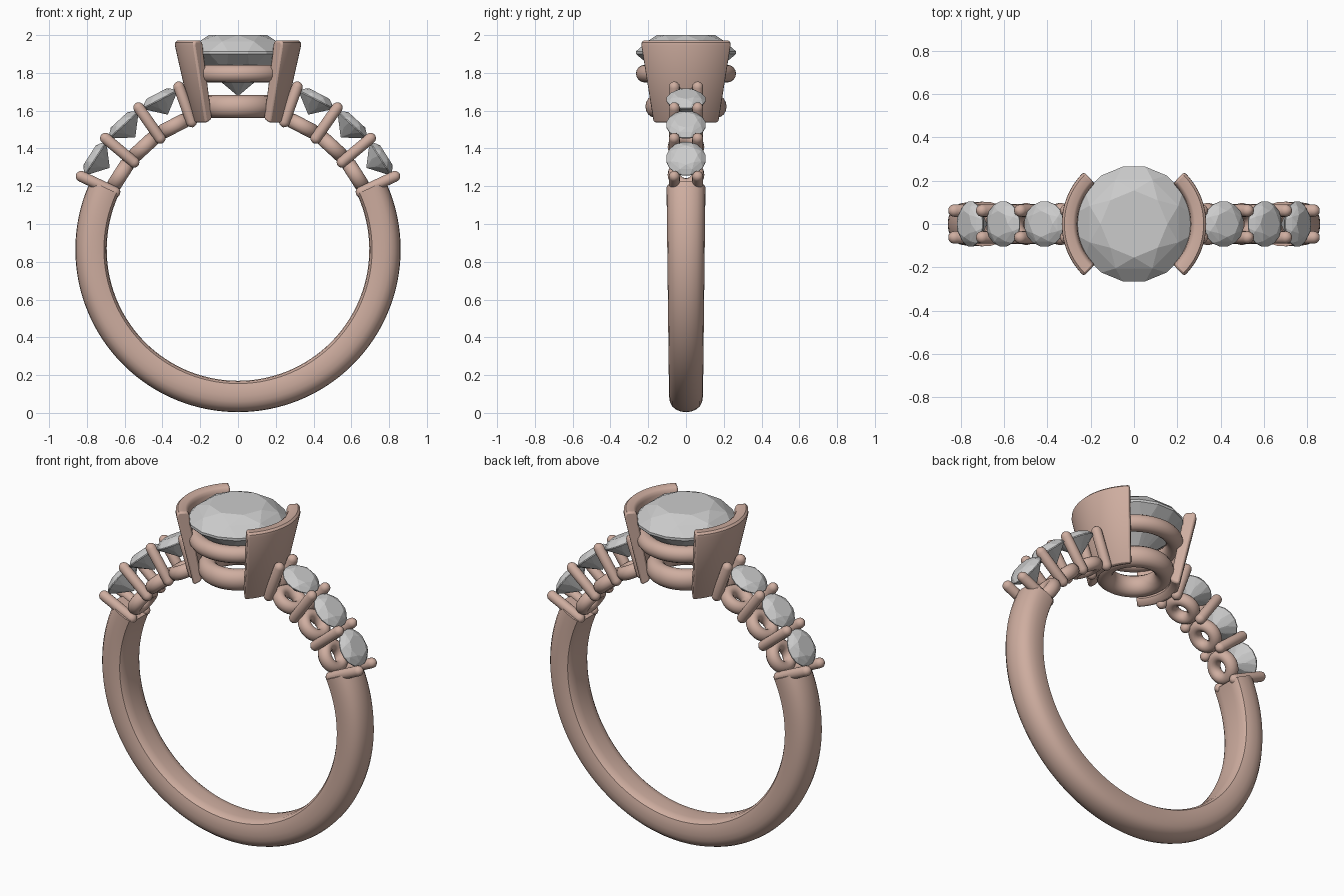
import bpy, bmesh
from math import sin, cos, pi, radians
from mathutils import Matrix, Vector

if "Cube" in bpy.data.objects:
    bpy.data.objects.remove(bpy.data.objects["Cube"])

CZ = 0.865  # centre height of the finger hole

gold = bpy.data.materials.new("rose_gold")
gold.diffuse_color = (0.62, 0.42, 0.35, 1)
gold.use_nodes = True
gold.node_tree.nodes["Principled BSDF"].inputs["Base Color"].default_value = gold.diffuse_color


def finish(name, bm, mat=None, matrix=None, smooth=True):
    if matrix is not None:
        bm.transform(matrix)
    bmesh.ops.recalc_face_normals(bm, faces=bm.faces)
    me = bpy.data.meshes.new(name)
    bm.to_mesh(me)
    bm.free()
    ob = bpy.data.objects.new(name, me)
    bpy.context.collection.objects.link(ob)
    if mat:
        me.materials.append(mat)
    if smooth:
        bpy.ops.object.select_all(action='DESELECT')
        ob.select_set(True)
        bpy.context.view_layer.objects.active = ob
        bpy.ops.object.shade_smooth_by_angle(angle=radians(40))
    return ob


def loft(name, loops, matrix=None, closed=False):
    """Skin a series of equal closed loops, capped unless closed."""
    bm = bmesh.new()
    rings = [[bm.verts.new(p) for p in loop] for loop in loops]
    pairs = list(zip(rings, rings[1:]))
    if closed:
        pairs.append((rings[-1], rings[0]))
    n = len(rings[0])
    for a, b in pairs:
        for i in range(n):
            j = (i + 1) % n
            bm.faces.new((a[i], a[j], b[j], b[i]))
    if not closed:
        bm.faces.new(rings[0])
        bm.faces.new(rings[-1])
    return finish(name, bm, gold, matrix)


def torus(name, major, tube_r, tube_z, matrix, n=48, m=16):
    loops = []
    for i in range(n):
        a = 2 * pi * i / n
        loops.append([((major + tube_r * cos(t)) * cos(a), (major + tube_r * cos(t)) * sin(a), tube_z * sin(t))
                      for t in (2 * pi * k / m for k in range(m))])
    return loft(name, loops, matrix, True)


def rod(name, radius, z0, z1, matrix, n=16):
    """Round rod along local z with domed ends."""
    steps = [(0.15, 0), (0.6, 0.2), (0.9, 0.55), (1, 1)]
    prof = [(radius * r, z0 + radius * h) for r, h in steps]
    prof += [(radius * r, z1 - radius * h) for r, h in reversed(steps)]
    return loft(name, [[(r * cos(2 * pi * k / n), r * sin(2 * pi * k / n), z) for k in range(n)]
                       for r, z in prof], matrix)


def gem(name, matrix):
    """Brilliant cut, girdle radius 0.27 at local z = 0."""
    bm = bmesh.new()
    for r, z, n, off in ((0.155, 0.092, 8, 0), (0.222, 0.058, 8, 0.5), (0.27, 0.006, 16, 0.5),
                         (0.27, -0.008, 16, 0.5), (0.16, -0.105, 8, 0.5), (0.004, -0.228, 8, 0)):
        for i in range(n):
            a = 2 * pi * (i + off) / n
            bm.verts.new((r * cos(a), r * sin(a), z))
    bmesh.ops.convex_hull(bm, input=bm.verts)
    bmesh.ops.delete(bm, geom=[v for v in bm.verts if not v.link_faces], context='VERTS')
    return finish(name, bm, None, matrix, smooth=False)


def radial(deg, y=0.0):
    """Frame on the ring centre whose z axis points outward at an angle."""
    return Matrix.Translation((0, y, CZ)) @ Matrix.Rotation(pi / 2 - radians(deg), 4, 'Y')


def up(z):
    return Matrix.Translation((0, 0, z))


# Shank: rounded section swept round the lower part of the ring
half = [(0.861, 0.0), (0.858, 0.3), (0.848, 0.58), (0.830, 0.82), (0.805, 0.95), (0.775, 1.0),
        (0.735, 0.99), (0.710, 0.92), (0.699, 0.75), (0.695, 0.4), (0.695, 0.0)]
section = half + [(r, -w) for r, w in half[-2:0:-1]]
loops = []
for i in range(97):
    a = radians(25 - 230 * i / 96)
    width = 0.09 + 0.013 * (sin(a) + 1) / 1.42
    loops.append([(r * cos(a), w * width, CZ + r * sin(a)) for r, w in section])
loft("shank", loops)

# Shoulders: three small stones per side with base rings and shared prongs
for side in ("right", "left"):
    def ang(d):
        return d if side == "right" else 180 - d
    for k, d in enumerate((32.5, 47.5, 62.5)):
        frame = radial(ang(d))
        torus(f"{side}_base_ring_{k + 1}", 0.063, 0.034, 0.039, frame @ up(0.737), 32, 12)
        gem(f"{side}_side_stone_{k + 1}", frame @ up(0.895) @ Matrix.Scale(0.39, 4))
    for k, d in enumerate((25, 40, 55, 70)):
        for tag, y in (("front", -0.062), ("back", 0.062)):
            rod(f"{side}_{tag}_prong_{k + 1}", 0.029, 0.69, 0.945, radial(ang(d), y))

# Half bezels: tapered curved walls on both sides of the centre stone
wall = [(0.235, 1.535), (0.245, 1.545), (0.334, 1.945), (0.333, 1.96), (0.322, 1.971), (0.282, 1.971),
        (0.270, 1.962), (0.264, 1.945), (0.258, 1.90), (0.195, 1.565), (0.205, 1.55)]
for tag, mid in (("right", 0), ("left", pi)):
    loops = []
    for i in range(25):
        t = -1 + i / 12
        a = mid + radians(46) * t
        loops.append([(r * cos(a), r * sin(a), z) for r, z in wall])
    ob = loft(f"{tag}_half_bezel", loops)
    bev = ob.modifiers.new("soft_edges", 'BEVEL')
    bev.width = 0.01
    bev.segments = 2
    bev.limit_method = 'ANGLE'
    bev.angle_limit = radians(60)

# Centre gallery rings and main stone
torus("upper_gallery_ring", 0.218, 0.047, 0.047, up(1.796), 64)
torus("lower_gallery_ring", 0.162, 0.053, 0.060, up(1.622), 64)
gem("centre_stone", up(1.908))
